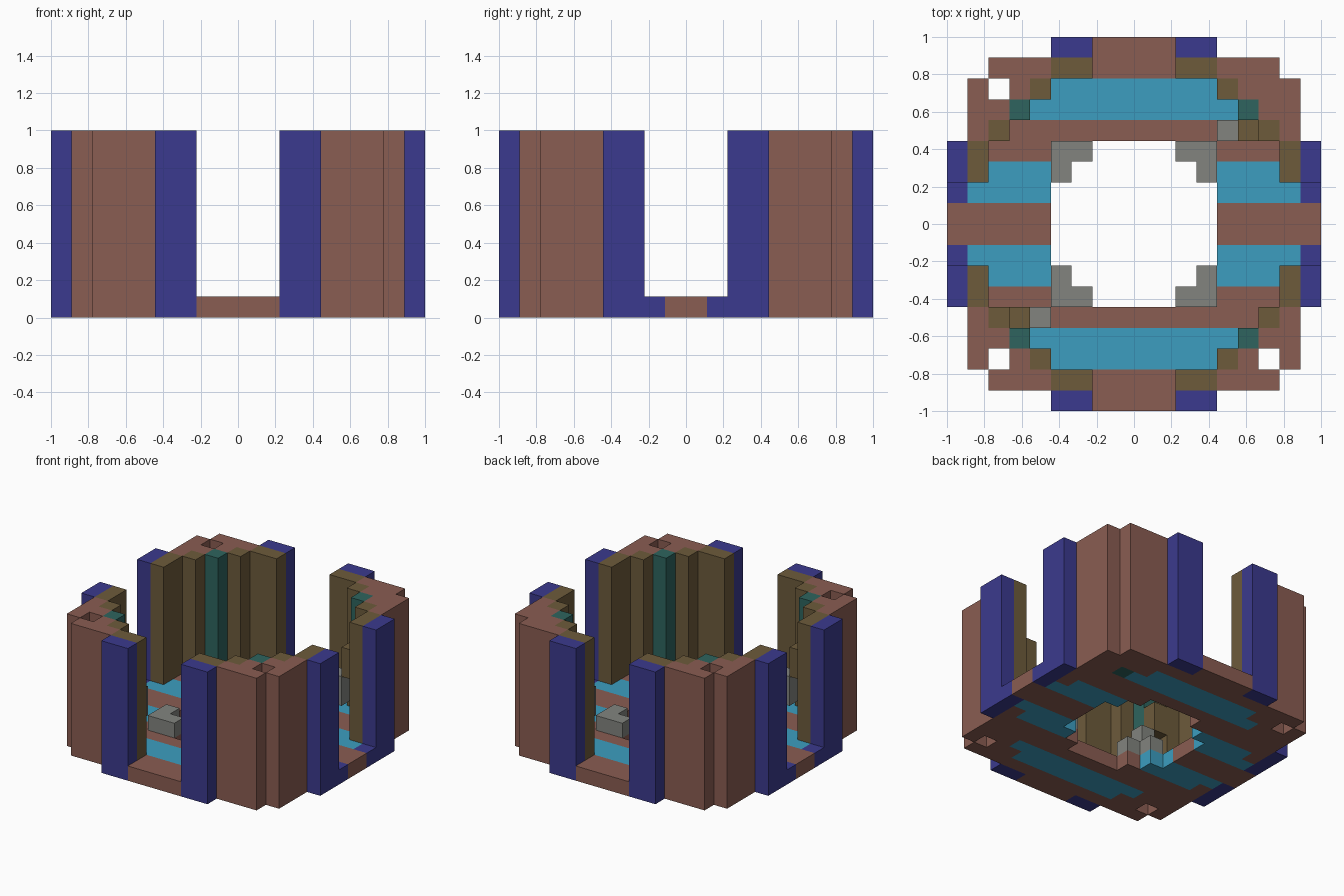
import bpy, bmesh
from mathutils import Vector

cube = bpy.data.objects.get("Cube")
if cube:
    bpy.data.objects.remove(cube, do_unlink=True)

CELL = 1 / 9          # edge length of one block
TOP = 9               # wall height in blocks
ALL = [(1, 1), (-1, 1), (1, -1), (-1, -1)]
DIAGONAL = [(1, 1), (-1, -1)]
blocks = {}           # block position -> part name


def fill(part, xs, ys, zs, quadrants=ALL):
    """Fill a box of blocks in each mirrored quadrant; part None carves it away."""
    for sx, sy in quadrants:
        for x in range(*xs):
            for y in range(*ys):
                for z in range(*zs):
                    key = (x if sx > 0 else -1 - x, y if sy > 0 else -1 - y, z)
                    if part:
                        blocks[key] = part
                    else:
                        blocks.pop(key, None)


FLOOR, WALL, FULL = (0, 1), (1, TOP), (0, TOP)

# Floor slab with a stepped round outline and central opening
fill("floor", (0, 8), (0, 7), FLOOR)
fill("floor", (0, 7), (7, 8), FLOOR)
fill("floor", (0, 4), (8, 9), FLOOR)
fill("floor", (8, 9), (0, 1), FLOOR)
fill(None, (0, 2), (0, 4), FLOOR)
fill(None, (0, 3), (0, 3), FLOOR)
fill(None, (0, 4), (0, 2), FLOOR)

# Bright stripes set into the floor
fill("floor_stripes", (0, 5), (5, 6), FLOOR)
fill("floor_stripes", (0, 4), (6, 7), FLOOR)
fill("floor_stripes", (4, 8), (1, 2), FLOOR)
fill("floor_stripes", (3, 7), (2, 3), FLOOR)

# Corner walls
fill("corner_walls", (4, 7), (7, 8), WALL)
fill("corner_walls", (5, 8), (6, 7), WALL)
fill("corner_walls", (6, 8), (5, 6), WALL)
fill("corner_walls", (7, 8), (4, 5), WALL)

# Open shafts in three corners
fill(None, (6, 7), (6, 7), FULL, ALL[1:])

# Outer pillars and the low sills beside the side entrances
fill("outer_pillars", (2, 4), (8, 9), FULL)
fill("outer_pillars", (8, 9), (2, 4), FULL)
fill("outer_pillars", (8, 9), (1, 2), FLOOR)

# Inner lining pillars
fill("inner_pillars", (2, 4), (7, 8), WALL)
fill("inner_pillars", (7, 8), (2, 4), WALL)
fill("inner_pillars", (4, 5), (6, 7), WALL)
fill("inner_pillars", (6, 7), (4, 5), WALL)

# Accent column in each corner, one reaching through the floor
fill("accent_columns", (5, 6), (5, 6), WALL)
fill("accent_columns", (5, 6), (5, 6), FLOOR, ALL[:1])

# Stone rim around the opening, with raised steps on one diagonal
fill("stone_rim", (2, 4), (3, 4), (1, 2))
fill("stone_rim", (3, 4), (2, 3), (1, 2))
fill("stone_rim", (4, 5), (4, 5), (2, 4), DIAGONAL)
fill("raised_steps", (5, 6), (4, 5), (4, 6), DIAGONAL)


def material(name, rgb):
    linear = [((c / 255 + 0.055) / 1.055) ** 2.4 for c in rgb]
    mat = bpy.data.materials.new(name)
    mat.use_nodes = True
    mat.diffuse_color = (*linear, 1)
    mat.node_tree.nodes["Principled BSDF"].inputs["Base Color"].default_value = (*linear, 1)
    return mat


brown = material("clay brown", (138, 93, 82))
olive = material("olive brown", (109, 91, 59))
blue = material("deep blue", (59, 58, 142))
cyan = material("bright cyan", (60, 158, 192))
teal = material("dark teal", (46, 100, 94))
grey = material("stone grey", (130, 132, 127))

COLOURS = {
    "floor": brown, "corner_walls": brown, "floor_stripes": cyan,
    "outer_pillars": blue, "inner_pillars": olive, "raised_steps": olive,
    "accent_columns": teal, "stone_rim": grey,
}


def build(part):
    """Make one mesh from the exposed block faces of a part."""
    bm = bmesh.new()
    verts = {}

    def vert(p):
        key = tuple(round(c) for c in p)
        if key not in verts:
            verts[key] = bm.verts.new(Vector(key) * CELL)
        return verts[key]

    for pos in [p for p, name in blocks.items() if name == part]:
        for axis in range(3):
            u, v, n = (Vector([float(i == (axis + s) % 3) for i in range(3)])
                       for s in (1, 2, 0))
            for side in (0, 1):
                step = n if side else -n
                if tuple(round(c) for c in Vector(pos) + step) in blocks:
                    continue
                o = Vector(pos) + n * side
                loop = [o, o + u, o + u + v, o + v]
                bm.faces.new([vert(p) for p in (loop if side else loop[::-1])])
    # Merge the flat block faces into large clean panels
    bmesh.ops.dissolve_limit(bm, angle_limit=0.01, verts=bm.verts, edges=bm.edges)
    mesh = bpy.data.meshes.new(part)
    bm.to_mesh(mesh)
    bm.free()
    mesh.materials.append(COLOURS[part])
    bpy.context.collection.objects.link(bpy.data.objects.new(part, mesh))


for part in COLOURS:
    build(part)
